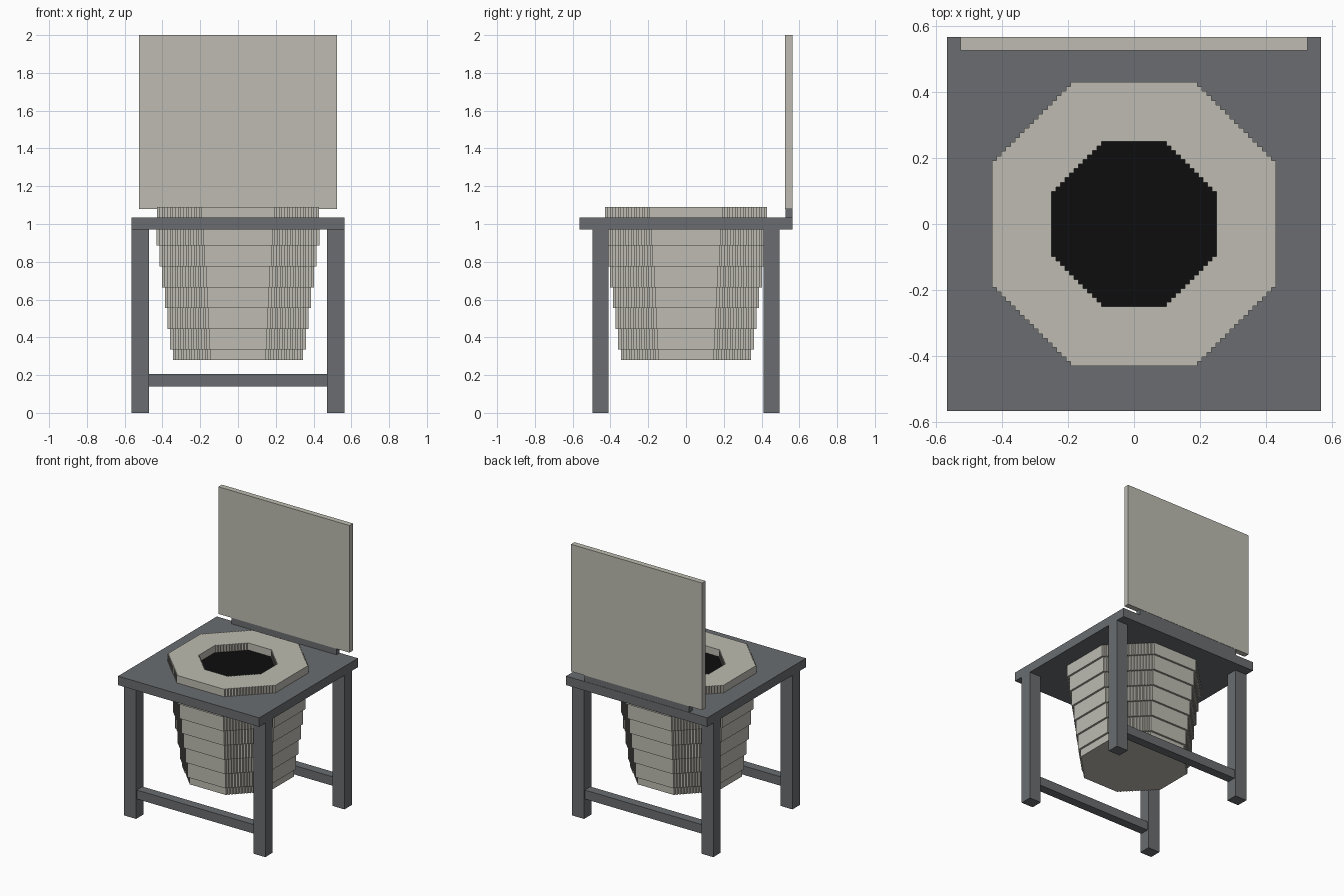
import bpy
import bmesh
import math

cube = bpy.data.objects.get("Cube")
if cube:
    bpy.data.objects.remove(cube, do_unlink=True)


def material(name, rgb):
    m = bpy.data.materials.new(name)
    m.use_nodes = True
    m.diffuse_color = (*rgb, 1)
    m.node_tree.nodes["Principled BSDF"].inputs["Base Color"].default_value = (*rgb, 1)
    return m


BEIGE = material("warm_beige", (0.51, 0.5, 0.44))
GREY = material("slate_grey", (0.142, 0.152, 0.162))
BLACK = material("black", (0.004, 0.004, 0.004))


def finish(bm, name, mat):
    bmesh.ops.recalc_face_normals(bm, faces=bm.faces)
    me = bpy.data.meshes.new(name)
    bm.to_mesh(me)
    bm.free()
    me.materials.append(mat)
    ob = bpy.data.objects.new(name, me)
    bpy.context.collection.objects.link(ob)
    return ob


def box(name, mat, x, y, z):
    """Box spanning the given (low, high) ranges."""
    bm = bmesh.new()
    bmesh.ops.create_cube(bm, size=1)
    for v in bm.verts:
        v.co = [r[0] if c < 0 else r[1] for c, r in zip(v.co, (x, y, z))]
    return finish(bm, name, mat)


def stepped_octagon(r, extra):
    """Octagon outline whose diagonal sides are fine staircases."""
    flat = r * math.tan(math.pi / 8) + extra
    n = round((r - flat) / 0.0138)
    s = (r - flat) / n
    quarter = [(flat, r)]
    for i in range(n):
        quarter.append((flat + i * s, r - (i + 1) * s))
        quarter.append((flat + (i + 1) * s, r - (i + 1) * s))
    outline = []
    for _ in range(4):
        outline += quarter
        quarter = [(y, -x) for x, y in quarter]
    return outline


def slab(name, mat, outlines, z0, z1):
    """Extrude an outline; a second outline becomes a hole."""
    bm = bmesh.new()
    edges = []
    for pts in outlines:
        vs = [bm.verts.new((x, y, z0)) for x, y in pts]
        edges += [bm.edges.new((a, b)) for a, b in zip(vs, vs[1:] + vs[:1])]
    if len(outlines) == 1:
        bm.faces.new(vs)
    else:
        bmesh.ops.triangle_fill(bm, edges=edges, use_beauty=True)
    ext = bmesh.ops.extrude_face_region(bm, geom=bm.faces[:], use_keep_orig=True)
    for v in ext["geom"]:
        if isinstance(v, bmesh.types.BMVert):
            v.co.z = z1
    return finish(bm, name, mat)


# Frame: seat board, legs and cross bars
box("seat_board", GREY, (-0.565, 0.565), (-0.565, 0.565), (0.97, 1.035))
for sy, end in ((-1, "front"), (1, "back")):
    y = sorted((sy * 0.41, sy * 0.495))
    for sx, side in ((-1, "right"), (1, "left")):
        box(f"{end}_{side}_leg", GREY, sorted((sx * 0.47, sx * 0.565)), y, (0, 0.97))
    box(f"{end}_cross_bar", GREY, (-0.47, 0.47),
        sorted((sy * 0.42, sy * 0.485)), (0.14, 0.205))

# Raised lid on its hinge
box("lid_hinge", GREY, (-0.42, 0.42), (0.527, 0.563), (1.035, 1.08))
box("lid", BEIGE, (-0.525, 0.525), (0.525, 0.565), (1.08, 2.0))

# Seat ring with dark opening
slab("seat_ring", BEIGE, [stepped_octagon(0.43, 0.014), stepped_octagon(0.25, -0.005)],
     1.035, 1.09)
slab("dark_opening", BLACK, [stepped_octagon(0.255, -0.005)], 1.033, 1.039)

# Tapered bucket in stacked tiers
levels = [0.28] + [0.335 + 0.11 * i for i in range(6)] + [0.97]
for i, (low, high) in enumerate(zip(levels, levels[1:])):
    slab(f"bucket_tier_{i + 1}", BEIGE, [stepped_octagon(0.345 + 0.0142 * i, 0.004)], low, high)
